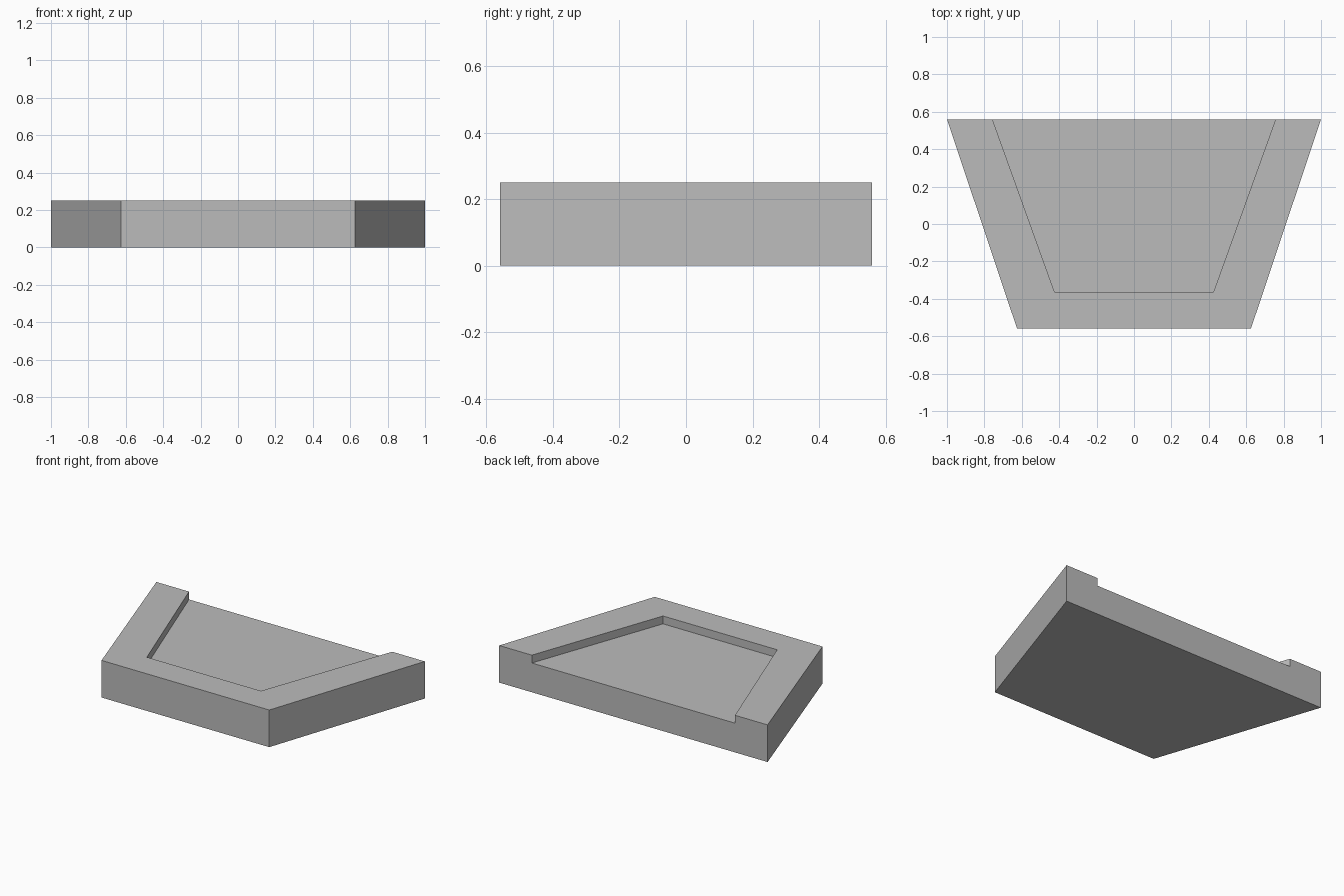
import bpy
import bmesh

if "Cube" in bpy.data.objects:
    bpy.data.objects.remove(bpy.data.objects["Cube"], do_unlink=True)

HEIGHT, FLOOR = 0.25, 0.197
HALF_DEPTH = 0.56

grey = bpy.data.materials.new("plain grey")
grey.use_nodes = True
colour = (0.5, 0.5, 0.5, 1)
grey.diffuse_color = colour
grey.node_tree.nodes["Principled BSDF"].inputs["Base Color"].default_value = colour

bm = bmesh.new()


def trapezoid(back, front, front_y, z):
    """Corners running back left, front left, front right, back right."""
    plan = [(-back, HALF_DEPTH), (-front, front_y), (front, front_y), (back, HALF_DEPTH)]
    return [bm.verts.new((x, y, z)) for x, y in plan]


base = trapezoid(1, 0.625, -HALF_DEPTH, 0)
rim = trapezoid(1, 0.625, -HALF_DEPTH, HEIGHT)
lip = trapezoid(0.757, 0.425, -0.363, HEIGHT)
floor = trapezoid(0.757, 0.425, -0.363, FLOOR)

# Underside, recess floor and U-shaped rim
bm.faces.new(base[::-1])
bm.faces.new(floor)
bm.faces.new(rim + lip[::-1])

# Outer and inner walls on the three closed sides
for i in range(3):
    bm.faces.new((base[i], base[i + 1], rim[i + 1], rim[i]))
    bm.faces.new((lip[i], lip[i + 1], floor[i + 1], floor[i]))

# Notched back wall, where the recess is open
bm.faces.new((base[3], base[0], rim[0], lip[0], floor[0], floor[3], lip[3], rim[3]))

bmesh.ops.recalc_face_normals(bm, faces=bm.faces[:])
mesh = bpy.data.meshes.new("recessed_tray")
bm.to_mesh(mesh)
bm.free()
mesh.materials.append(grey)
tray = bpy.data.objects.new("recessed_tray", mesh)
bpy.context.scene.collection.objects.link(tray)
